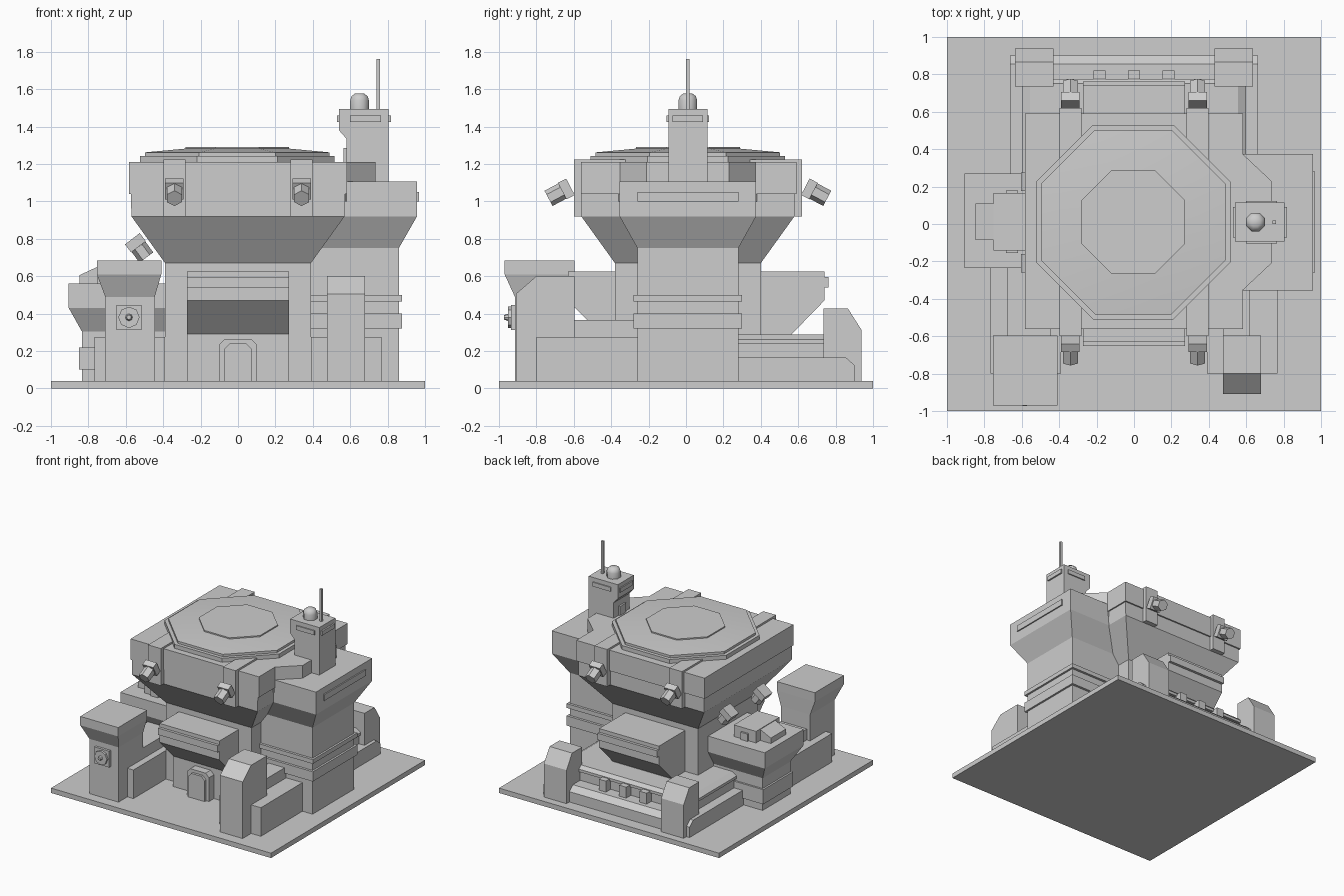
import bpy
import bmesh
from math import radians
from mathutils import Matrix, Vector

cube = bpy.data.objects.get("Cube")
if cube:
    bpy.data.objects.remove(cube, do_unlink=True)

GREY = (.61, .61, .61, 1)
concrete = bpy.data.materials.new("plain grey")
concrete.use_nodes = True
concrete.diffuse_color = GREY
concrete.node_tree.nodes["Principled BSDF"].inputs["Base Color"].default_value = GREY

GROUND = .04
MID = .01  # depth centre of the main building


def finish(name, bm):
    bmesh.ops.recalc_face_normals(bm, faces=bm.faces)
    mesh = bpy.data.meshes.new(name)
    bm.to_mesh(mesh)
    bm.free()
    mesh.materials.append(concrete)
    obj = bpy.data.objects.new(name, mesh)
    bpy.context.collection.objects.link(obj)
    return obj


def smooth(obj, angle):
    obj.data.shade_smooth()
    obj.data.set_sharp_from_angle(angle=radians(angle))


def skin(name, rings):
    """Join equal-length point rings into a closed solid."""
    bm = bmesh.new()
    loops = [[bm.verts.new(p) for p in ring] for ring in rings]
    for low, high in zip(loops, loops[1:]):
        for i in range(len(low)):
            j = (i + 1) % len(low)
            bm.faces.new((low[i], low[j], high[j], high[i]))
    bm.faces.new(loops[0])
    bm.faces.new(loops[-1])
    return finish(name, bm)


def rect(x, y, z):
    return [(x[0], y[0], z), (x[1], y[0], z), (x[1], y[1], z), (x[0], y[1], z)]


def box(name, x, y, z):
    return skin(name, [rect(x, y, z[0]), rect(x, y, z[1])])


def span(half, centre=0):
    return (centre - half, centre + half)


def flip(pair, side):
    return tuple(sorted((pair[0] * side, pair[1] * side)))


def prism(name, axis, profile, ends):
    """Extrude a profile along x (points y, z), y (points x, z) or z (points x, y)."""
    place = {"x": lambda a, b, c: (c, a, b),
             "y": lambda a, b, c: (a, c, b),
             "z": lambda a, b, c: (a, b, c)}[axis]
    return skin(name, [[place(a, b, c) for a, b in profile] for c in ends])


def rod(name, start, end, radius, sides, tip=None, spin=0):
    start, end = Vector(start), Vector(end)
    line = end - start
    bm = bmesh.new()
    bmesh.ops.create_cone(bm, cap_ends=True, segments=sides, radius1=radius,
                          radius2=radius if tip is None else tip, depth=line.length)
    bm.transform(line.to_track_quat("Z", "Y").to_matrix().to_4x4()
                 @ Matrix.Rotation(radians(spin), 4, "Z"))
    bmesh.ops.translate(bm, verts=bm.verts, vec=(start + end) / 2)
    return finish(name, bm)


def gun(name, back, joint, front):
    """Square collar followed by a six-sided muzzle."""
    rod(name + "_collar", back, joint, .07, 4, spin=45)
    rod(name + "_muzzle", joint, front, .046, 6)


def octagon(apothem, z, centre=(-.004, MID)):
    half = apothem * .414
    a = apothem
    flat = [(a, -half), (a, half), (half, a), (-half, a),
            (-a, half), (-a, -half), (-half, -a), (half, -a)]
    return [(x + centre[0], y + centre[1], z) for x, y in flat]


# Ground slab and main building
box("ground_slab", x=span(1), y=span(1), z=(0, GROUND))
box("lower_core", x=span(.39), y=span(.39, MID), z=(GROUND, .67))
skin("upper_hull", [
    rect(span(.39), span(.39, MID), .67),
    rect(span(.57), span(.57, MID), .92),
    rect(span(.575), span(.57, MID), 1.2)])
box("hull_plate", x=span(.583), y=(-.562, .592), z=(1.04, 1.21))

# Eight-sided roof pad
skin("roof_pad_base", [octagon(.52, 1.2), octagon(.52, 1.243)])
smooth(skin("roof_pad", [octagon(.493, 1.24), octagon(.493, 1.262), octagon(.278, 1.282)]), 30)
skin("roof_plate", [octagon(.278, 1.27), octagon(.278, 1.292)])

# Roof ribs and the guns mounted on them
for side in (-1, 1):
    for end in (-1, 1):
        x = side * .34
        reach = lambda d: MID + end * d
        box("roof_rib", x=span(.058, x), y=flip((.3, .61 + MID * end), end), z=(.92, 1.225))
        gun("rib_gun", (x, reach(.628), 1.078), (x, reach(.672), 1.055), (x, reach(.745), 1.016))

# Guns tucked under the overhang on one side
for y in (-.21, .225):
    gun("side_gun", (-.565, y, .8), (-.532, y, .757), (-.49, y, .7))

# Jutting bays at front and back
for end, face in ((-1, .63), (1, .74)):
    foot = face - .175
    profile = [(.3, GROUND), (foot, GROUND), (foot, .29), (face, .47), (face, .625), (.3, .625)]
    prism("jutting_bay", "x", [(a * end, b) for a, b in profile], span(.272))
    box("bay_band", x=span(.272), y=flip((face - .02, face + .022), end), z=(.54, .595))

# Doorway
for name, half, top, depth in (("door_frame", .1, .265, -.52), ("door_panel", .075, .24, -.54)):
    cut = half - .03
    prism(name, "y", [(-half, GROUND), (half, GROUND), (half, top - .03), (cut, top),
                      (-cut, top), (-half, top - .03)], (-.4, depth))

# Large side wing
wing_y = span(.27, MID)
skin("side_wing", [
    rect((.3, .86), wing_y, GROUND), rect((.3, .86), wing_y, .75),
    rect((.3, .957), span(.365, MID), .92), rect((.3, .957), span(.365, MID), 1.105)])
box("wing_slot", x=(.9, .967), y=wing_y, z=(1, 1.05))
for z in ((.465, .5), (.32, .4)):
    box("wing_band", x=(.385, .876), y=span(.29, MID), z=z)
prism("wing_shoulder", "z", [(.5, -.36), (.575, -.36), (.735, -.21), (.735, .23),
                             (.575, .38), (.5, .38)], (1.0, 1.21))

# Watch tower
prism("watch_tower", "y", [(.575, 1.1), (.805, 1.1), (.805, 1.495), (.54, 1.495),
                           (.54, 1.38), (.58, 1.335)], span(.104, MID))
box("tower_window_sides", x=(.53, .818), y=span(.082, MID), z=(1.425, 1.46))
box("tower_window_ends", x=(.6, .765), y=span(.113, MID), z=(1.425, 1.46))
box("tower_door", x=(.565, .6), y=span(.04, MID), z=(1.2, 1.285))
smooth(skin("tower_dome", [octagon(r, z, (.65, MID)) for r, z in (
    (.05, 1.49), (.05, 1.54), (.043, 1.562), (.024, 1.577))]), 60)
box("antenna", x=span(.01, .75), y=span(.01, MID), z=(1.49, 1.76))

# Low annexes either side of the front, with a taller block behind each front pillar
for side in (-1, 1):
    box("low_annex", x=flip((.39, .768), side), y=(-.8, -.2), z=(GROUND, .275))
for x in ((.475, .62), (-.68, -.445)):
    box("raised_annex", x=x, y=(-.6, -.2), z=(GROUND, .365))

# Front pillar with sloped top
prism("front_pillar", "x", [(-.91, GROUND), (-.595, GROUND), (-.595, .6), (-.8, .6),
                            (-.91, .505)], (.475, .68))

# Front turret with flared head and loudspeaker
skin("front_turret", [
    rect((-.71, -.445), (-.915, -.597), GROUND), rect((-.71, -.445), (-.915, -.597), .49),
    rect((-.755, -.41), (-.97, -.595), .61), rect((-.755, -.41), (-.97, -.595), .683)])
box("speaker_plate", x=span(.067, -.583), y=(-.935, -.9), z=span(.067, .38))
rod("speaker_ring", (-.583, -.93, .38), (-.583, -.952, .38), .057, 8)
rod("speaker_knob", (-.583, -.95, .38), (-.583, -.972, .38), .02, 8, .012)

# Side bunker with a band around its base
bunker_y = span(.18, .017)
wide_y = span(.253, .017)
skin("side_bunker", [
    rect((-.835, -.3), bunker_y, GROUND), rect((-.835, -.3), bunker_y, .305),
    rect((-.905, -.3), wide_y, .43), rect((-.905, -.3), wide_y, .56)])
box("bunker_band", x=(-.85, -.3), y=span(.195, .017), z=(.1, .22))
box("bunker_cabin", x=(-.752, -.55), y=span(.153, .012), z=(.55, .655))
box("cabin_vent", x=(-.685, -.62), y=span(.168, .012), z=(.56, .62))
prism("cabin_nose", "y", [(-.848, .55), (-.7, .55), (-.7, .65), (-.752, .65),
                          (-.848, .605)], span(.098, .012))

# Rear terrace with stepped, chamfered parapet
prism("terrace_foot", "x", [(.2, GROUND), (.9, GROUND), (.9, .125), (.855, .165), (.2, .165)],
      span(.663))
box("terrace_wall", x=span(.585), y=(.2, .76), z=(.16, .245))
skin("terrace_cap", [
    rect(span(.6), (.2, .775), .24), rect(span(.6), (.2, .775), .262),
    rect(span(.557), (.2, .75), .288)])
for x in (-.185, 0, .185):
    box("parapet_block", x=span(.032, x), y=(.74, .822), z=(.16, .255))
for side in (-1, 1):
    prism("rear_pillar", "x", [(.735, GROUND), (.937, GROUND), (.937, .315), (.865, .428),
                               (.735, .428)], flip((.43, .635), side))
